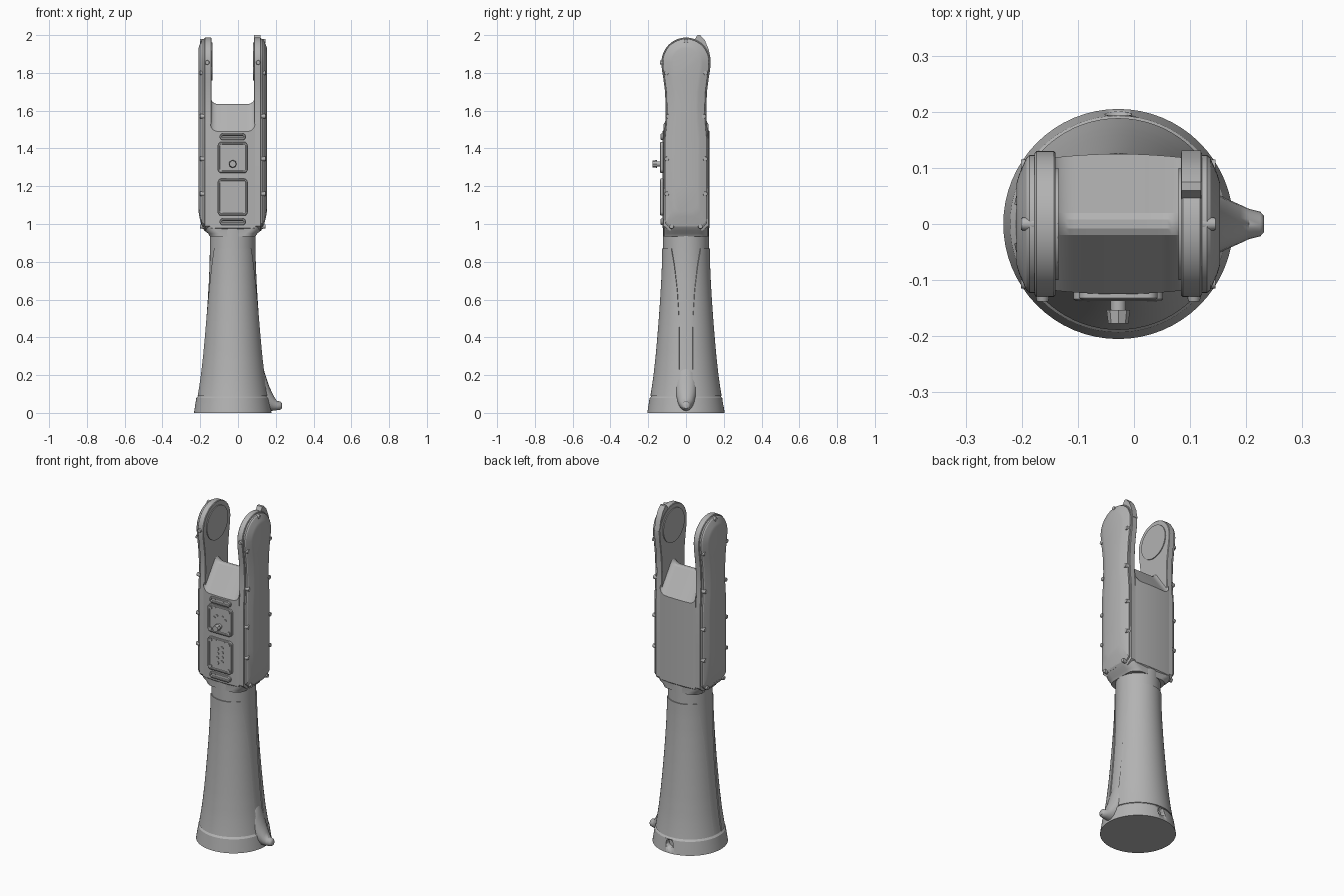
import bpy, bmesh
from math import sin, cos, pi, asin, sqrt, radians
from mathutils import Vector, Matrix

if "Cube" in bpy.data.objects:
    bpy.data.objects.remove(bpy.data.objects["Cube"])

grey = bpy.data.materials.new("matte_grey")
grey.use_nodes = True
COLOR = (0.45, 0.45, 0.45, 1)
grey.diffuse_color = COLOR
grey.node_tree.nodes["Principled BSDF"].inputs["Base Color"].default_value = COLOR
CX = -0.028  # axis of the post


def finish(bm, name, angle=30):
    bmesh.ops.recalc_face_normals(bm, faces=bm.faces)
    mesh = bpy.data.meshes.new(name)
    bm.to_mesh(mesh)
    bm.free()
    obj = bpy.data.objects.new(name, mesh)
    bpy.context.collection.objects.link(obj)
    mesh.materials.append(grey)
    bpy.ops.object.select_all(action='DESELECT')
    obj.select_set(True)
    bpy.context.view_layer.objects.active = obj
    bpy.ops.object.shade_smooth_by_angle(angle=radians(angle))
    return obj


def loft(name, rings, angle=30):
    """Skin closed rings of equal length and cap both ends."""
    bm = bmesh.new()
    rows = [[bm.verts.new(p) for p in ring] for ring in rings]
    n = len(rows[0])
    for a, b in zip(rows, rows[1:]):
        for i in range(n):
            j = (i + 1) % n
            bm.faces.new((a[i], a[j], b[j], b[i]))
    bm.faces.new(rows[0])
    bm.faces.new(rows[-1])
    return finish(bm, name, angle)


def cylinder(name, start, end, radius, sides=20, tip=None):
    a, b = Vector(start), Vector(end)
    d = b - a
    bm = bmesh.new()
    turn = d.to_track_quat('Z', 'Y').to_matrix().to_4x4()
    bmesh.ops.create_cone(bm, cap_ends=True, segments=sides, radius1=radius,
                          radius2=radius if tip is None else tip, depth=d.length,
                          matrix=Matrix.Translation((a + b) / 2) @ turn)
    return finish(bm, name)


def interp(table, z):
    for (z0, v0), (z1, v1) in zip(table, table[1:]):
        if z <= z1:
            return v0 + (v1 - v0) * (z - z0) / (z1 - z0)
    return table[-1][1]


# Flared post with a base band
post = [(0, .205), (.078, .193), (.088, .184), (.13, .177), (.2, .167), (.3, .156), (.4, .147),
        (.5, .139), (.6, .132), (.7, .126), (.8, .122), (.88, .121), (.98, .122)]
SIDES = 64
column = loft("post", [[(CX + r * cos(2 * pi * i / SIDES), r * sin(2 * pi * i / SIDES), z)
                        for i in range(SIDES)] for z, r in post])

# Drain hole in the back of the base
cutter = cylinder("hole_cutter", (CX, .165, .052), (CX, .26, .052), .024, 24)
cutter.hide_render = True
cut = column.modifiers.new("hole", 'BOOLEAN')
cut.operation, cut.object, cut.solver = 'DIFFERENCE', cutter, 'EXACT'
bpy.context.view_layer.objects.active = column
bpy.ops.object.modifier_apply(modifier=cut.name)
bpy.data.objects.remove(cutter)

# Front and back shells, leaving a channel down each side
channel = [(.09, .034), (.5, .036), (.65, .045), (.78, .06), (.87, .075)]
for name, side in (("front_shell", -1), ("back_shell", 1)):
    rings = []
    for k in range(27):
        z = .09 + .03 * k
        r = interp(post, z)
        a = asin(interp(channel, z) / r)
        angles = [a + (pi - 2 * a) * i / 32 for i in range(33)]
        outer = [(CX + (r + .005) * cos(t), side * (r + .005) * sin(t), z) for t in angles]
        inner = [(CX + (r - .01) * cos(t), side * (r - .01) * sin(t), z) for t in reversed(angles)]
        rings.append(outer + inner)
    loft(name, rings)

# Spout at the foot
spout = [(.09, .06, .01, .32), (.13, .056, .01, .25), (.15, .052, .01, .185), (.165, .045, .01, .14),
         (.19, .034, .012, .088), (.205, .027, .014, .064), (.225, .022, .017, .06), (.232, .014, .023, .052)]
loft("spout", [[(x, w * cos(pi * i / 10), (lo + hi) / 2 + (hi - lo) / 2 * sin(pi * i / 10))
                for i in range(20)] for x, w, lo, hi in spout], 45)


def rounded(hx, hz, r, steps=6):
    pts = []
    for q, (sx, sz) in enumerate(((1, 1), (-1, 1), (-1, -1), (1, -1))):
        for i in range(steps + 1):
            t = pi / 2 * (q + i / steps)
            pts.append((sx * (hx - r) + r * cos(t), sz * (hz - r) + r * sin(t)))
    return pts


# Neck joining the post to the head
loft("neck", [[(CX + x, y, z) for x, y in rounded(hx, hy, .06)]
              for z, hx, hy in ((.935, .121, .118), (.95, .13, .118), (.965, .15, .118), (.99, .165, .118))])


# Central body with a ridged saddle that fillets into the arms
def body_section(x, half=.118, fillet=.04):
    gap = half - abs(x)
    rise = 0 if gap >= fillet else fillet - sqrt(max(0, fillet ** 2 - (fillet - gap) ** 2))
    d = .125 - .007 * (x / half) ** 2
    low, top = 1.49 + rise, 1.635 + rise
    right = [(d - .015, .965), (d, .98), (d, low), (.02, top - .006), (.008, top)]
    return [(CX + x, y, z) for y, z in right + [(-y, z) for y, z in reversed(right)]]


edge = [.118 - .04 * (1 - cos(pi / 2 * i / 7)) for i in range(8)]
stations = [-e for e in edge] + [-.05, -.025, 0, .025, .05] + edge[::-1]
loft("body", [body_section(x) for x in stations], 25)


# Arm outline, shrunk by an inset
def arm_outline(inset):
    w = [(.118, .99), (.118, 1.2), (.118, 1.45), (.11, 1.54), (.108, 1.62), (.111, 1.7), (.12, 1.77), (.128, 1.82)]
    right = [(.088 - inset, .965 + 1.8 * inset)]
    right += [(y - inset, z + (1.8 * inset if z < 1 else 0)) for y, z in w]
    r = .13 - inset
    arc = [(r * cos(pi * i / 24), 1.857 + r * sin(pi * i / 24)) for i in range(25)]
    return right + arc + [(-y, z) for y, z in reversed(right)]


# Bolt positions on each cover
bolts = [(s * y, z) for s in (-1, 1) for y, z in ((.104, 1.8), (.095, 1.57), (.102, 1.345), (.102, 1.16), (.076, .987))]
bolts.append((0, 1.968))

for side, word in ((1, "left"), (-1, "right")):
    def out(d):
        return CX + side * d
    loft(word + "_arm", [[(out(d), y, z) for y, z in arm_outline(i)]
                         for d, i in ((.112, .003), (.115, 0), (.146, 0), (.149, .004))])
    loft(word + "_cover", [[(out(d), y, z) for y, z in arm_outline(i)]
                           for d, i in ((.146, .007), (.158, .007), (.164, .012), (.177, .042), (.181, .056))], 18)
    cylinder(word + "_pivot_pad", (out(.12), 0, 1.86), (out(.107), 0, 1.86), .1, 48)
    cylinder(word + "_arm_lug", (out(.135), -.115, 1.855), (out(.135), -.138, 1.855), .016, 16, .01)
    for y, z in bolts:
        cylinder(word + "_cover_bolt", (out(.15), y, z), (out(.173), y, z), .013, 16, .011)

# Hooked catch on top of the left arm
catch = [(.03, 1.96), (.052, 1.985), (.06, 2), (.075, 2), (.1, 1.972), (.12, 1.925), (.131, 1.87), (.11, 1.85), (.08, 1.9)]
loft("catch", [[(x, y, z) for y, z in catch] for x in (.085, .119)])


# Framed plates on the front
def plate(name, z, hx, hz, r, face):
    steps = ((.11, 0), (face - .003, 0), (face, .004), (face, .01), (face - .005, .013))
    loft(name, [[(CX + x, -y, z + v) for x, v in rounded(hx - i, hz - i, max(r - i, .002))]
                for y, i in steps])


plate("control_plate", 1.352, .08, .082, .02, .137)
plate("lower_plate", 1.142, .08, .098, .02, .137)
for z in (1.462, 1.012):
    plate("oval_slot", z, .07, .018, .0178, .135)
for z, hz in ((1.352, .062), (1.142, .078)):
    for sx in (-1, 1):
        for sz in (-1, 1):
            cylinder("plate_screw", (CX + sx * .06, -.125, z + sz * hz), (CX + sx * .06, -.138, z + sz * hz), .009, 12)

# Control knob with marker studs, and grip dots on the lower plate
cylinder("knob_stem", (CX, -.12, 1.318), (CX, -.158, 1.318), .014)
cylinder("knob_cap", (CX, -.153, 1.318), (CX, -.177, 1.318), .021, 8, .018)
for t in (35, 65, 115, 145):
    x, z = CX + .045 * cos(radians(t)), 1.335 + .045 * sin(radians(t))
    cylinder("marker_stud", (x, -.13, z), (x, -.136, z), .007, 10)
for row in range(4):
    for s in (-1, 1):
        x, z = CX + s * .015, 1.1 + .028 * row + s * .006
        cylinder("grip_dot", (x, -.13, z), (x, -.135, z), .009, 10)
